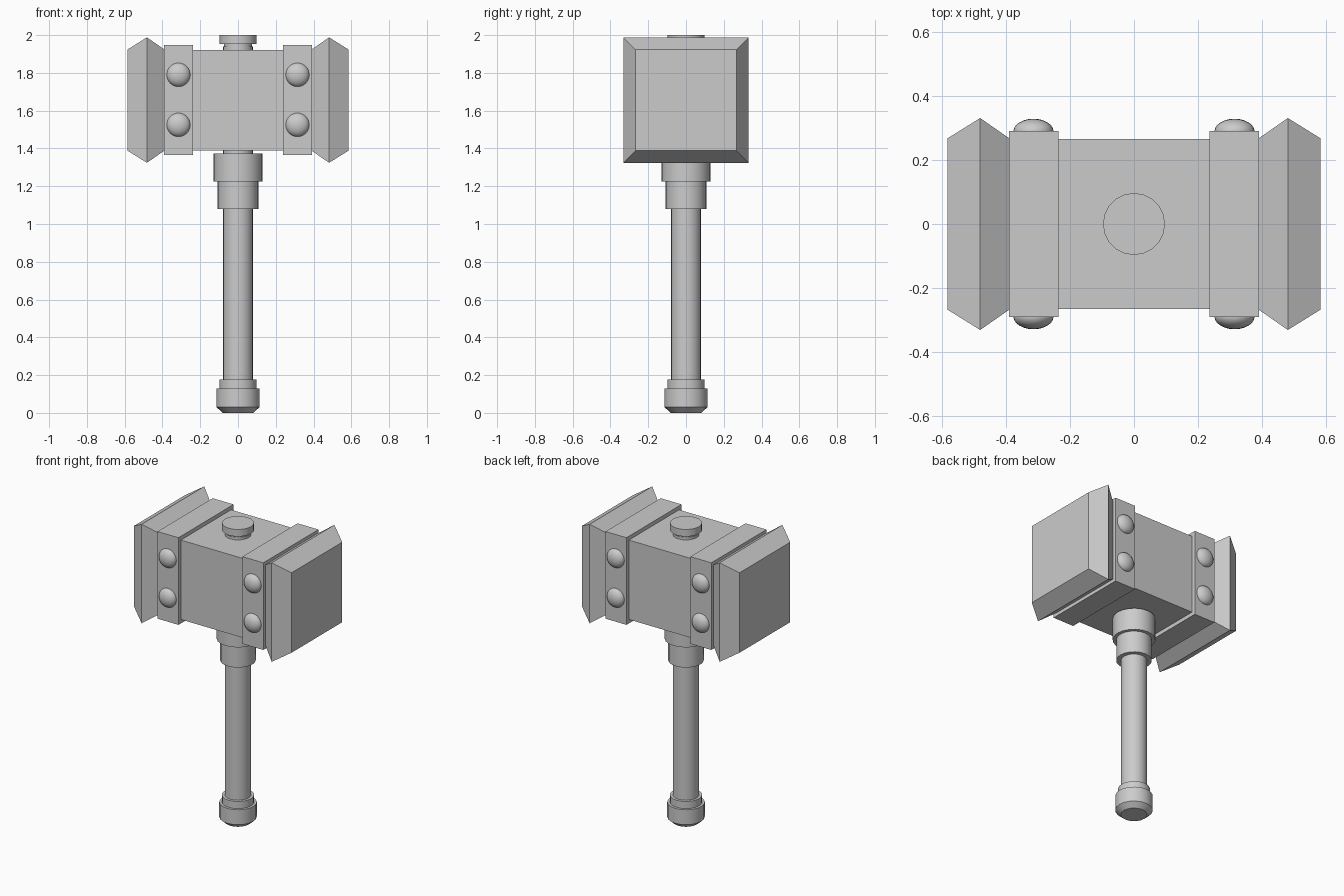
import bpy, math
from mathutils import Matrix, Vector

default = bpy.data.objects.get("Cube")
if default:
    bpy.data.objects.remove(default, do_unlink=True)

GREY = (0.6, 0.6, 0.6, 1.0)
steel = bpy.data.materials.new("plain grey")
steel.use_nodes = True
steel.diffuse_color = GREY
steel.node_tree.nodes["Principled BSDF"].inputs["Base Color"].default_value = GREY

HEAD_Z = 1.656


def finish(name, smooth=False):
    ob = bpy.context.object
    ob.name = ob.data.name = name
    ob.data.materials.append(steel)
    if smooth:
        bpy.ops.object.shade_smooth_by_angle(angle=math.radians(35))
    return ob


def block(name, x, width, half):
    bpy.ops.mesh.primitive_cube_add(size=1, location=(x, 0, HEAD_Z))
    ob = finish(name)
    ob.data.transform(Matrix.Diagonal((width, 2 * half, 2 * half, 1)))
    return ob


def lathe(name, profile, sides=20):
    """Closed solid of revolution about z from (radius, height) pairs."""
    verts, faces = [], []
    for r, z in profile:
        for i in range(sides):
            a = math.tau * i / sides
            verts.append((r * math.cos(a), r * math.sin(a), z))
    for k in range(len(profile) - 1):
        for i in range(sides):
            j = (i + 1) % sides
            faces.append((k * sides + i, k * sides + j,
                          (k + 1) * sides + j, (k + 1) * sides + i))
    faces.append(tuple(reversed(range(sides))))
    faces.append(tuple(range(len(verts) - sides, len(verts))))
    mesh = bpy.data.meshes.new(name)
    mesh.from_pydata(verts, [], faces)
    ob = bpy.data.objects.new(name, mesh)
    bpy.context.collection.objects.link(ob)
    bpy.ops.object.select_all(action='DESELECT')
    ob.select_set(True)
    bpy.context.view_layer.objects.active = ob
    return finish(name, True)


def end_cap(name, side):
    """Square striking face, widest along its middle ridge."""
    rings = [(0.39, 0.268), (0.482, 0.332), (0.585, 0.268)]
    corners = [(-1, -1), (1, -1), (1, 1), (-1, 1)]
    verts = [(side * x, h * cy, HEAD_Z + h * cz) for x, h in rings for cy, cz in corners]
    faces = [(3, 2, 1, 0), (8, 9, 10, 11)]
    for k in (0, 4):
        for i in range(4):
            j = (i + 1) % 4
            faces.append((k + i, k + j, k + 4 + j, k + 4 + i))
    if side < 0:
        faces = [tuple(reversed(f)) for f in faces]
    mesh = bpy.data.meshes.new(name)
    mesh.from_pydata(verts, [], faces)
    ob = bpy.data.objects.new(name, mesh)
    bpy.context.collection.objects.link(ob)
    mesh.materials.append(steel)


# Handle with its fittings
lathe("handle_shaft", [(0.08, 0.15), (0.08, 1.94)])
lathe("pommel", [(0.08, 0), (0.114, 0.03), (0.114, 0.13), (0.098, 0.13), (0.098, 0.178)])
lathe("handle_collar", [(0.108, 1.08), (0.108, 1.225), (0.13, 1.225), (0.13, 1.373)])
lathe("top_knob", [(0.097, 1.953), (0.097, 2.0)])
lathe("knob_neck", [(0.075, 1.90), (0.075, 1.96)])

# Hammer head
block("head_core", 0, 0.78, 0.266)
for side, label in ((1, "left"), (-1, "right")):
    block(label + "_band", side * 0.3145, 0.155, 0.292)
    end_cap(label + "_striking_face", side)
    # Domed rivets on front and back of the band
    for y, face in ((-0.29, "front"), (0.29, "back")):
        for z, level in ((1.525, "lower"), (1.79, "upper")):
            bpy.ops.mesh.primitive_uv_sphere_add(segments=24, ring_count=12, radius=0.063,
                                                 location=(side * 0.315, y, z))
            rivet = finish("_".join((label, face, level, "rivet")), True)
            rivet.data.transform(Matrix.Scale(0.63, 4, Vector((0, 1, 0))))
